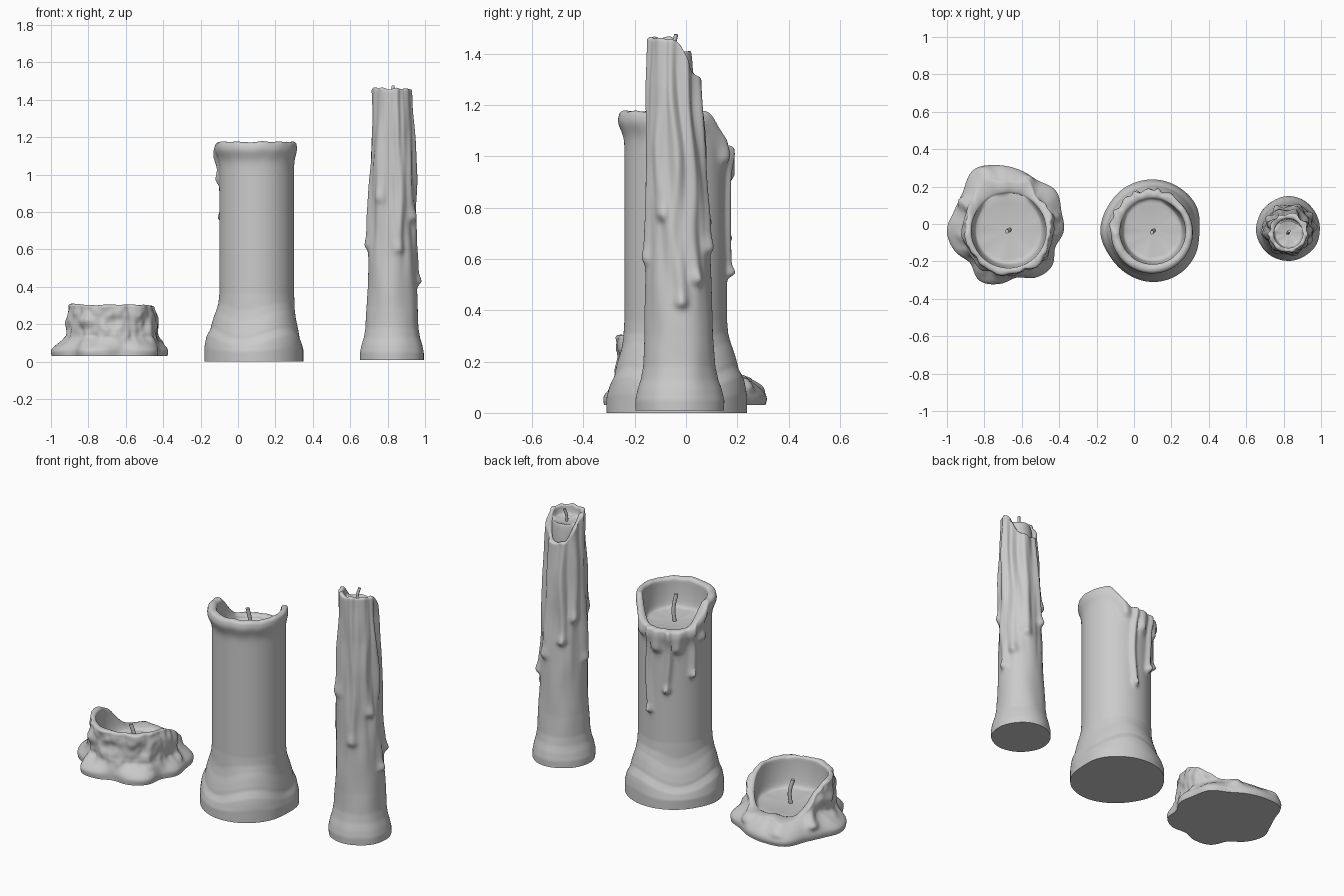
import bpy, bmesh
from math import sin, cos, tau, pi, radians, exp, degrees
from mathutils import Vector, noise

if "Cube" in bpy.data.objects:
    bpy.data.objects.remove(bpy.data.objects["Cube"])


def smooth(a, b, x):
    t = max(0.0, min(1.0, (x - a) / (b - a)))
    return t * t * (3 - 2 * t)


def around(table, a):
    """Closed spline through values spaced evenly by azimuth."""
    n = len(table)
    t = (a % tau) / tau * n
    i, f = int(t), t - int(t)
    p0, p1, p2, p3 = (table[(i + k) % n] for k in (-1, 0, 1, 2))
    return p1 + 0.5 * f * (p2 - p0 + f * (2*p0 - 5*p1 + 4*p2 - p3 + f * (3*(p1 - p2) + p3 - p0)))


def along(profile, x):
    for (x0, y0), (x1, y1) in zip(profile, profile[1:]):
        if x <= x1:
            return y0 + (y1 - y0) * max(0.0, (x - x0) / (x1 - x0))
    return profile[-1][1]


def away(a, deg):
    """Signed angle from azimuth deg."""
    return (a - radians(deg) + pi) % tau - pi


def lump(a, z, fa, fz, seed=0.0):
    return noise.noise(Vector((cos(a) * fa + seed, sin(a) * fa, z * fz + seed)))


def drips(runs, a, z, r):
    """Wax runs: (azimuth, lowest z, width, height) with a bulb at the end."""
    best = 0.0
    for az, zb, w, h in runs:
        s = away(a, az) * r + 0.008 * sin(z * 11 + az)
        gate = 0.65 * smooth(zb - w * 0.6, zb + w, z)
        bulb = 0.5 * exp(-((z - zb - w) / (1.5 * w)) ** 2)
        best = max(best, h * exp(-(s / w) ** 2) * (gate + bulb))
    return best


def candle(name, axis, z0, top, radius, inner, floor, seg, rows, lip=0.015):
    bm = bmesh.new()
    rings = []
    angles = [tau * i / seg for i in range(seg)]

    def ring(fn):
        out = []
        for a in angles:
            r, z = fn(a)
            x, y = axis(z)
            out.append(bm.verts.new((x + r * cos(a), y + r * sin(a), z)))
        rings.append(out)

    # outer wall
    for k in range(rows + 1):
        def wall(a):
            z = z0 + (top(a) - lip - z0) * k / rows
            return radius(a, z), z
        ring(wall)
    # rounded rim
    for k in range(1, 9):
        def rim(a):
            ro = radius(a, top(a) - lip)
            th = pi * k / 8
            return (ro + inner) / 2 + (ro - inner) / 2 * cos(th), top(a) - lip + lip * sin(th)
        ring(rim)
    # inner wall falling into the melted pool
    for k in range(1, 9):
        def bowl(a):
            t = k / 8
            f = floor + 0.01 + 0.006 * lump(a, 0, 2, 1)
            return inner * (1 - 0.14 * t * t), f + (top(a) - lip - f) * (1 - smooth(0, 1, t) ** 0.8)
        ring(bowl)
    for k in range(1, 8):
        def pool(a):
            t = 1 - k / 8
            return inner * 0.86 * t, floor + (0.01 + 0.006 * lump(a, 0, 2, 1)) * t * t
        ring(pool)
    for lo, hi in zip(rings, rings[1:]):
        for i in range(seg):
            j = (i + 1) % seg
            bm.faces.new((lo[i], lo[j], hi[j], hi[i]))
    x, y = axis(floor)
    mid = bm.verts.new((x, y, floor))
    for i in range(seg):
        bm.faces.new((rings[-1][i], rings[-1][(i + 1) % seg], mid))
    bm.faces.new(rings[0][::-1])
    me = bpy.data.meshes.new(name)
    bm.to_mesh(me)
    bm.free()
    ob = bpy.data.objects.new(name, me)
    bpy.context.collection.objects.link(ob)
    bpy.ops.object.select_all(action='DESELECT')
    ob.select_set(True)
    bpy.context.view_layer.objects.active = ob
    bpy.ops.object.shade_smooth_by_angle(angle=radians(60))


def wick(name, pts, r):
    cu = bpy.data.curves.new(name, 'CURVE')
    cu.dimensions = '3D'
    cu.bevel_depth = r
    cu.bevel_resolution = 3
    cu.use_fill_caps = True
    sp = cu.splines.new('BEZIER')
    sp.bezier_points.add(len(pts) - 1)
    for b, p in zip(sp.bezier_points, pts):
        b.co = p
        b.handle_left_type = b.handle_right_type = 'AUTO'
    bpy.context.collection.objects.link(bpy.data.objects.new(name, cu))


# short melted stub: open at the back, wide puddled skirt
stub_skirt = [.295, .30, .33, .31, .33, .355, .375, .32, .31, .33, .31, .27, .31, .29, .255, .29, .30, .265]
stub_top = [.29, .25, .19, .15, .14, .15, .14, .17, .26, .305, .31, .305, .305, .305, .305, .305, .305, .30]
stub_runs = [(112, .06, .03, .03), (70, .07, .03, .025), (150, .08, .03, .03), (185, .09, .035, .02),
             (15, .08, .025, .02), (235, .08, .025, .012), (325, .1, .025, .012)]


def stub_radius(a, z):
    body = 0.236 + 0.018 * lump(a, z, 3, 12) + 0.008 * lump(a, z, 7, 20, 3)
    back = 1 - smooth(0.6, 1.5, abs(away(a, 105)))
    w = (1 - smooth(.055, .14 + .05 * back, z)) * (0.96 + 0.04 * smooth(.03, .05, z))
    flare = max(0, around(stub_skirt, a) - body) * w
    return body + flare + drips(stub_runs, a, z, .24) * smooth(.06, .12, z) * (1 - smooth(.2, .29, z))


candle('short_candle', lambda z: (-.67, -.035), .03,
       lambda a: around(stub_top, a) + .006 * lump(a, 0, 4, 1), stub_radius, .2, .12, 180, 50, .012)
wick('short_wick', [(-.67, -.035, .1), (-.665, -.03, .19), (-.68, -.04, .26)], .011)

# pillar: rolled rim, notch at the back with runs
pillar_base = [.25, .27, .275, .278, .278, .275, .28, .265, .265, .27, .268, .26]
pillar_flare = [(0, 1), (.06, 1), (.11, .85), (.15, .58), (.17, .53), (.21, .38), (.25, .2), (.3, .06), (.36, 0)]
pillar_runs = [(81, .53, .016, .03), (114, .66, .018, .032), (152, .75, .017, .03), (98, .9, .03, .025),
               (130, .9, .03, .025), (64, .97, .025, .018), (172, .95, .025, .02)]


def pillar_top(a):
    u = abs(away(a, 110))
    return 1.175 - .135 * (1 - smooth(.55, 1.3, u)) + .006 * lump(a, 0, 3, 1, 5)


def pillar_radius(a, z):
    zz = z + .03 * sin(3 * a + 1) * smooth(.03, .12, z) * (1 - smooth(.25, .36, z))
    r = .2 + (around(pillar_base, a) - .2) * along(pillar_flare, zz)
    d = pillar_top(a) - z
    r += (.019 + .007 * cos(away(a, 235))) * exp(-((d - .035) / .05) ** 2)
    return r + drips(pillar_runs, a, z, .2)


candle('pillar_candle', lambda z: (.1, -.04), 0, pillar_top, pillar_radius, .175, 1.0, 180, 150, .018)
wick('pillar_wick', [(.1, -.04, .98), (.107, -.035, 1.07), (.095, -.045, 1.16)], .011)

# tall taper: rippled with runs, worn away at the back of the top
taper_shape = [(0, .17), (.05, .171), (.09, .163), (.13, .151), (.18, .142), (.3, .134), (.7, .122),
               (1.0, .112), (1.2, .104), (1.46, .098)]
taper_runs = [(0, .41, .02, .024), (32, .5, .022, .024), (70, .62, .025, .022), (115, .72, .022, .026),
              (150, .85, .025, .02), (185, .6, .025, .018), (290, .58, .025, .016), (330, .75, .025, .02),
              (235, .85, .03, .014)]


def taper_top(a):
    return 1.46 - .15 * (1 - smooth(.35, 1.7, abs(away(a, 90)))) + .014 * lump(a, 0, 2.5, 1, 2)


def taper_radius(a, z):
    r = along(taper_shape, z)
    r += .012 * lump(a, z, 3.2, 2.2, 7) * smooth(.35, .8, z) + .006 * lump(a, z, 1.5, 5, 1)
    return r + drips(taper_runs, a, z, .115) * (1 - .6 * smooth(1.15, 1.42, z))


candle('taper_candle', lambda z: (.825, -.025 - .025 * smooth(.2, 1.4, z)), .01,
       taper_top, taper_radius, .078, 1.4, 150, 170, .012)
wick('taper_wick', [(.825, -.05, 1.38), (.822, -.048, 1.43), (.83, -.038, 1.475)], .008)
